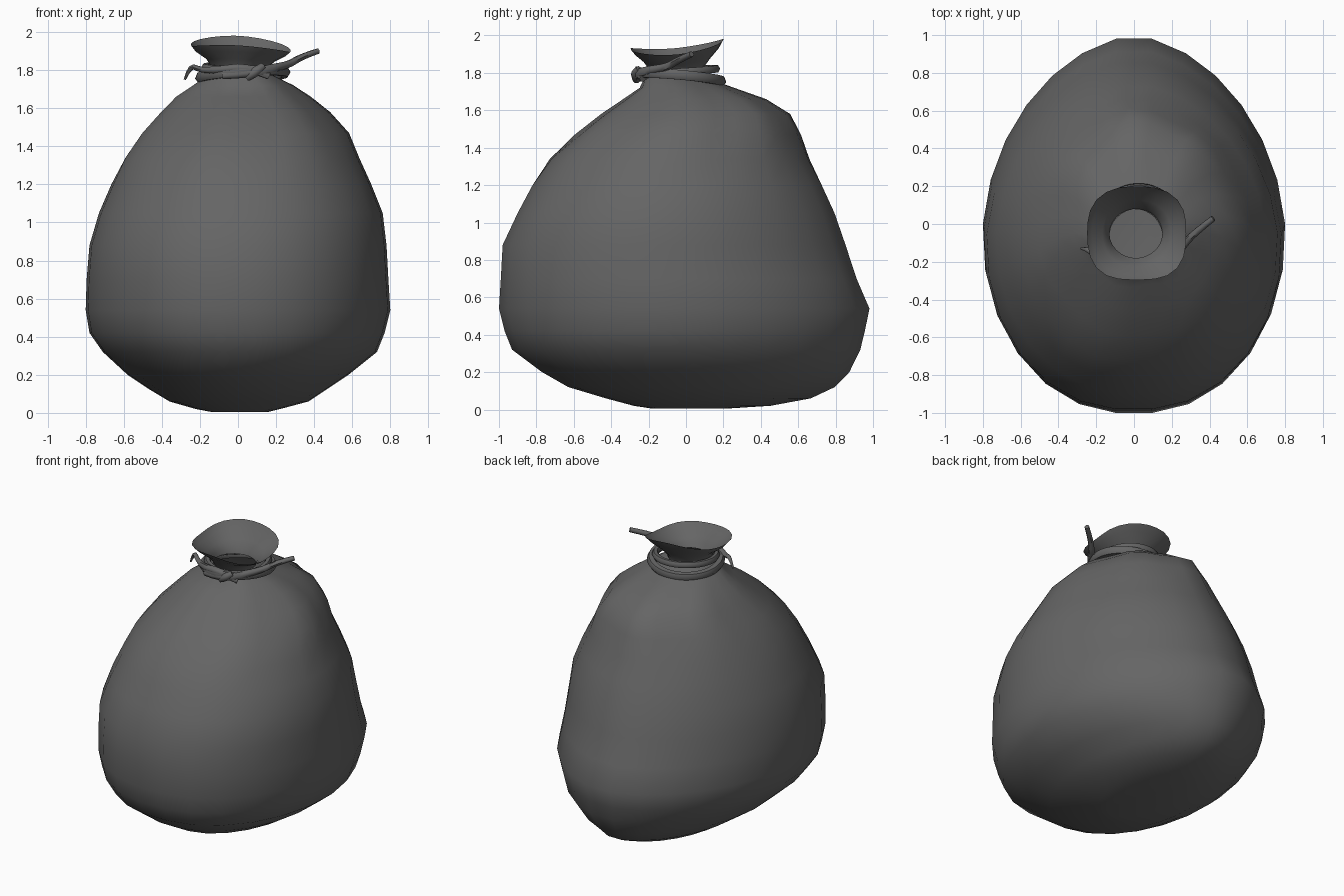
import bpy, bmesh
from math import sin, cos, pi, radians

cube = bpy.data.objects.get("Cube")
if cube:
    bpy.data.objects.remove(cube, do_unlink=True)

plastic = bpy.data.materials.new("dark grey plastic")
plastic.use_nodes = True
GREY = (0.13, 0.13, 0.13, 1)
plastic.diffuse_color = GREY
plastic.node_tree.nodes["Principled BSDF"].inputs["Base Color"].default_value = GREY


def finish(obj, angle):
    obj.data.materials.append(plastic)
    bpy.ops.object.select_all(action='DESELECT')
    obj.select_set(True)
    bpy.context.view_layer.objects.active = obj
    bpy.ops.object.shade_smooth_by_angle(angle=radians(angle))


def loft(name, rings, segments, shape, cap):
    """Skin closed rings of (z, left x, right x, front y, back y)."""
    bm = bmesh.new()
    loops = []
    for ring in rings:
        loops.append([bm.verts.new(shape(ring, 2 * pi * i / segments))
                      for i in range(segments)])
    for a, b in zip(loops, loops[1:]):
        for i in range(segments):
            j = (i + 1) % segments
            bm.faces.new((a[i], a[j], b[j], b[i]))
    if cap:
        bm.faces.new(loops[0][::-1])
    mesh = bpy.data.meshes.new(name)
    bm.to_mesh(mesh)
    bm.free()
    obj = bpy.data.objects.new(name, mesh)
    bpy.context.collection.objects.link(obj)
    finish(obj, 75)
    return obj


def oval(ring, t):
    z, x0, x1, y0, y1 = ring
    cx, cy = (x0 + x1) / 2, (y0 + y1) / 2
    return cx + (x1 - x0) / 2 * cos(t), cy + (y1 - y0) / 2 * sin(t), z


def sack_shape(ring, t):
    x, y, z = oval(ring, t)
    # Fuller front corners and a tapered back
    corner = abs(sin(2 * t))
    k = 1 + corner * (0.03 if sin(t) < 0 else -0.05)
    # Gathered pleats fading out below the neck
    gather = max(0, min(1, (z - 1.25) / 0.3, (1.8 - z) / 0.1))
    k += 0.035 * gather * (cos(7 * t + 0.6) - 0.6)
    return x * k, y * k, z


def mouth_shape(ring, t):
    x, y, z = oval(ring, t)
    # Wavy rim, high at the back and on the front left
    wave = max(0, (z - 1.82) / 0.1)
    z += wave * (0.022 * sin(t) - 0.015 * cos(t) - 0.017 * cos(2 * t))
    k = 1 + 0.04 * cos(4 * t + pi) * wave
    return x * k, y * k, z


# Bulging sack body
body = [
    (0.005, -.14, .16, -.18, .22), (0.02, -.22, .22, -.28, .46),
    (0.06, -.36, .37, -.43, .68), (0.12, -.46, .46, -.63, .81),
    (0.2, -.58, .58, -.77, .89), (0.32, -.71, .73, -.93, .95),
    (0.42, -.78, .77, -.97, .975), (0.54, -.80, .80, -1, 1),
    (0.7, -.795, .79, -.99, .93), (0.88, -.78, .78, -.98, .87),
    (1.05, -.73, .76, -.9, .81), (1.2, -.665, .70, -.82, .74),
    (1.34, -.6, .635, -.73, .67), (1.47, -.51, .58, -.6, .62),
    (1.58, -.41, .48, -.46, .56), (1.66, -.33, .38, -.34, .43),
    (1.72, -.24, .29, -.25, .26), (1.76, -.18, .21, -.23, .15),
    (1.79, -.13, .15, -.18, .08)]
loft("sack_body", body, 26, sack_shape, True)

# Flared open mouth above the tie
mouth = [
    (1.79, -.13, .15, -.18, .08), (1.82, -.14, .16, -.20, .09),
    (1.86, -.17, .20, -.23, .13), (1.90, -.23, .26, -.28, .18),
    (1.935, -.26, .29, -.31, .21)]
loft("sack_mouth", mouth, 26, mouth_shape, False)


def strap(name, points, radii, closed=False):
    """Soft rounded cord through the given points."""
    curve = bpy.data.curves.new(name, 'CURVE')
    curve.dimensions = '3D'
    curve.bevel_depth = 1
    curve.bevel_resolution = 1
    curve.resolution_u = 3
    curve.use_fill_caps = True
    spline = curve.splines.new('NURBS')
    spline.points.add(len(points) - 1)
    for p, co, r in zip(spline.points, points, radii):
        p.co = (*co, 1)
        p.radius = r
    spline.use_cyclic_u = closed
    spline.use_endpoint_u = not closed
    spline.order_u = 3
    obj = bpy.data.objects.new(name, curve)
    bpy.context.collection.objects.link(obj)
    bpy.ops.object.select_all(action='DESELECT')
    obj.select_set(True)
    bpy.context.view_layer.objects.active = obj
    bpy.ops.object.convert(target='MESH')
    finish(bpy.context.object, 60)


def band(name, z, tilt_x, tilt_y, size, radius):
    """Cord loop around the neck."""
    pts = []
    for i in range(16):
        c, s = cos(i * pi / 8), sin(i * pi / 8)
        pts.append((0.025 + size * c, -0.035 + size * s,
                    z + tilt_x * c + tilt_y * s))
    strap(name, pts, [radius] * 16, True)


band("lower_tie_band", 1.775, 0.015, -0.02, 0.225, 0.03)
band("upper_tie_band", 1.81, -0.005, 0.012, 0.2, 0.022)

# Crossed knot and loose ends
strap("right_tie_end",
      [(-.08, -.25, 1.77), (.05, -.28, 1.78), (.18, -.22, 1.81),
       (.27, -.1, 1.83), (.33, -.04, 1.87), (.42, .03, 1.9)],
      [.02, .026, .026, .02, .018, .016])
strap("left_tie_end",
      [(.16, -.23, 1.77), (.05, -.27, 1.82), (-.1, -.24, 1.80),
       (-.2, -.17, 1.80), (-.25, -.13, 1.83), (-.28, -.13, 1.75)],
      [.02, .026, .022, .016, .014, .006])
strap("tie_knot",
      [(.05, -.26, 1.76), (.09, -.285, 1.79), (.13, -.25, 1.82)],
      [.02, .03, .02])
